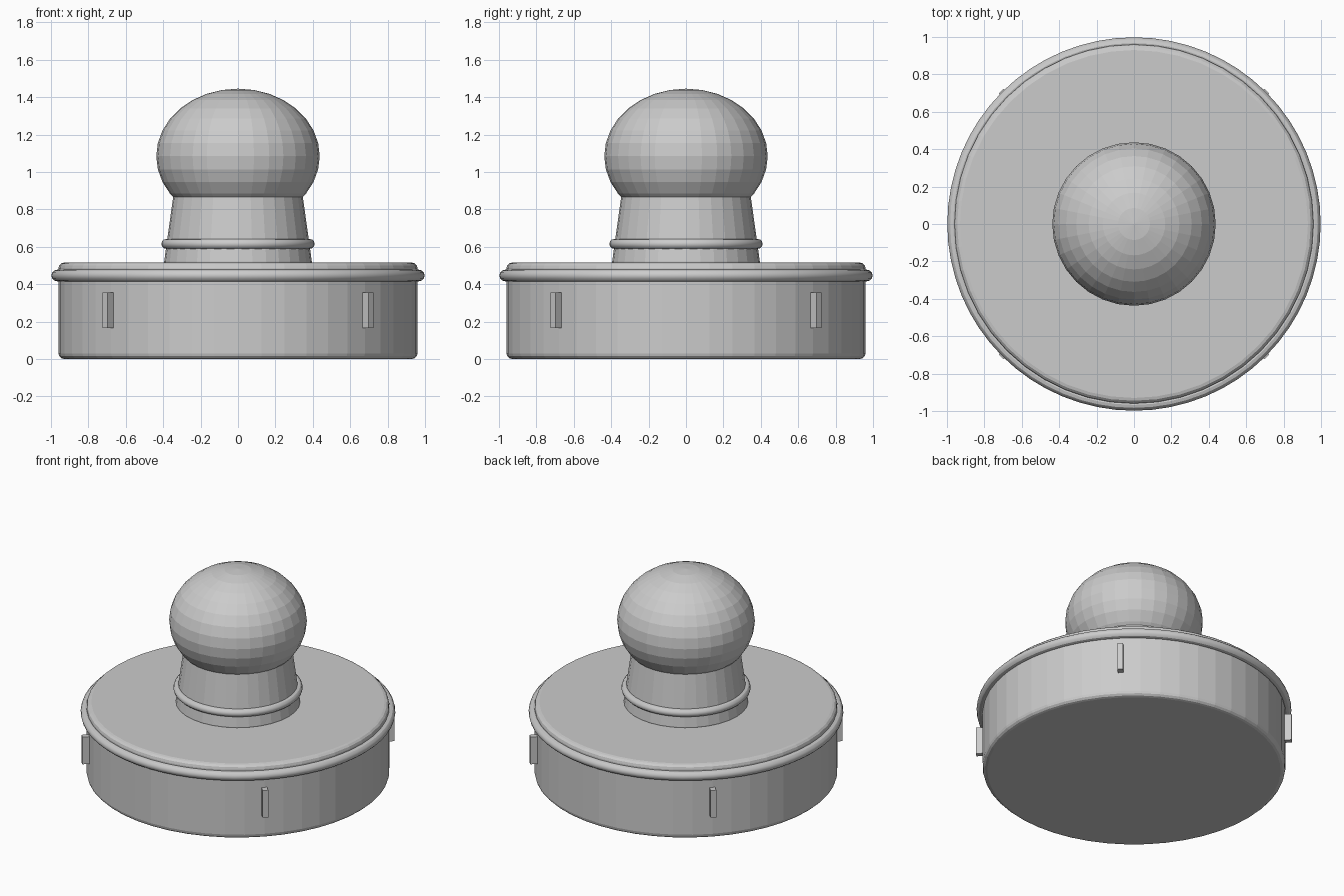
import bpy, math

if "Cube" in bpy.data.objects:
    bpy.data.objects.remove(bpy.data.objects["Cube"])


def finish(obj, name, smooth=False):
    obj.name = name
    if smooth:
        bpy.ops.object.shade_smooth_by_angle(angle=math.radians(30))
    return obj


def bevel(obj, width, segments):
    m = obj.modifiers.new("edge_bevel", 'BEVEL')
    m.width = width
    m.segments = segments
    m.limit_method = 'ANGLE'
    m.angle_limit = math.radians(40)


def cone(name, r1, r2, z0, z1, sides, bev):
    bpy.ops.mesh.primitive_cone_add(vertices=sides, radius1=r1, radius2=r2,
                                    depth=z1 - z0, location=(0, 0, (z0 + z1) / 2))
    obj = finish(bpy.context.object, name)
    bevel(obj, bev, 3)
    return obj


def ring(name, major, minor, z, sides):
    bpy.ops.mesh.primitive_torus_add(major_radius=major, minor_radius=minor,
                                     major_segments=sides, minor_segments=12,
                                     location=(0, 0, z))
    return finish(bpy.context.object, name, True)


# Round base with softened rims
cone("base", 0.96, 0.96, 0.0, 0.515, 48, 0.03)
ring("base_ring", 0.967, 0.031, 0.446, 64)

# Tapered neck and its collar ring
cone("neck", 0.397, 0.342, 0.505, 0.90, 32, 0.015)
ring("neck_ring", 0.384, 0.026, 0.615, 48)

# Flattened ball knob
bpy.ops.mesh.primitive_uv_sphere_add(segments=32, ring_count=16, radius=1,
                                     location=(0, 0, 1.084))
knob = finish(bpy.context.object, "knob")
knob.scale = (0.437, 0.437, 0.361)

# Four grip ribs on the diagonals
for i in range(4):
    a = math.radians(45 + 90 * i)
    r = 0.965
    bpy.ops.mesh.primitive_cube_add(size=1, rotation=(0, 0, a),
                                    location=(r * math.cos(a), r * math.sin(a), 0.26))
    rib = finish(bpy.context.object, f"grip_rib_{i + 1}")
    rib.scale = (0.08, 0.036, 0.19)
